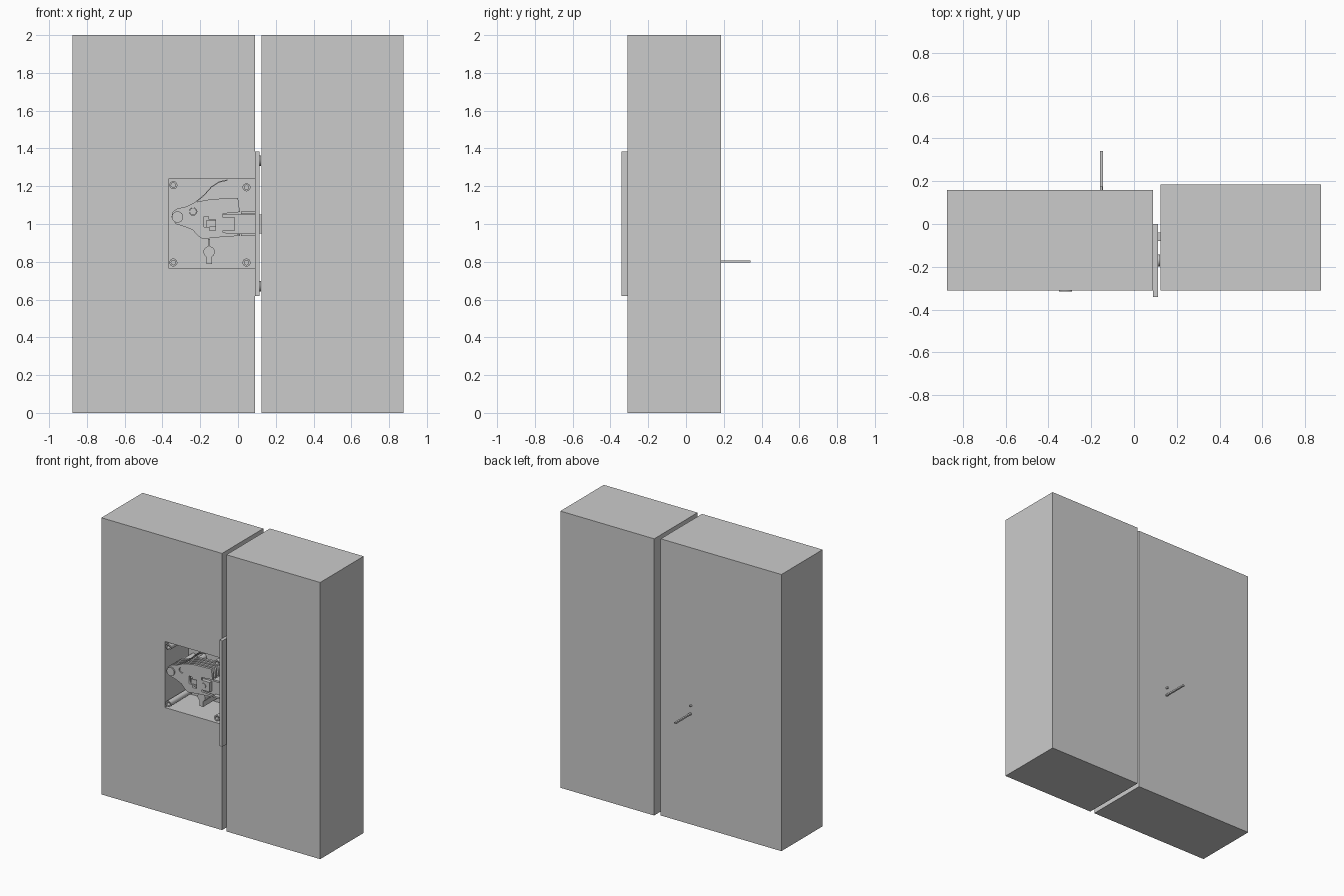
import bpy
import bmesh
import math
from mathutils import Matrix, Vector

cube = bpy.data.objects.get("Cube")
if cube:
    bpy.data.objects.remove(cube, do_unlink=True)

grey = bpy.data.materials.new("plain grey")
grey.use_nodes = True
GREY = (0.6, 0.6, 0.6, 1)
grey.diffuse_color = GREY
grey.node_tree.nodes["Principled BSDF"].inputs["Base Color"].default_value = GREY

FRONT = -0.311          # front face of the door
CASE_BACK = -0.03


def add(name, mesh):
    mesh.materials.clear()
    mesh.materials.append(grey)
    ob = bpy.data.objects.new(name, mesh)
    bpy.context.scene.collection.objects.link(ob)
    return ob


def finish(name, bm):
    mesh = bpy.data.meshes.new(name)
    bm.to_mesh(mesh)
    bm.free()
    return add(name, mesh)


def box_bm(x, y, z):
    bm = bmesh.new()
    size = Matrix.Diagonal((x[1] - x[0], y[1] - y[0], z[1] - z[0], 1))
    mid = Matrix.Translation((sum(x) / 2, sum(y) / 2, sum(z) / 2))
    bmesh.ops.create_cube(bm, size=1, matrix=mid @ size)
    return bm


def box(name, x, y, z):
    return finish(name, box_bm(x, y, z))


def rod(name, start, end, radius, sides=24):
    a, b = Vector(start), Vector(end)
    turn = (b - a).to_track_quat('Z', 'Y').to_matrix().to_4x4()
    bm = bmesh.new()
    bmesh.ops.create_cone(bm, cap_ends=True, segments=sides, radius1=radius, radius2=radius,
                          depth=(b - a).length, matrix=Matrix.Translation((a + b) / 2) @ turn)
    for f in bm.faces:
        f.smooth = len(f.verts) == 4
    for e in bm.edges:
        e.smooth = e.calc_face_angle(0) < 0.6
    return finish(name, bm)


def bake(ob):
    """Replace an object by its evaluated mesh."""
    deps = bpy.context.evaluated_depsgraph_get()
    mesh = bpy.data.meshes.new_from_object(ob.evaluated_get(deps))
    name = ob.name
    bpy.data.objects.remove(ob, do_unlink=True)
    return add(name, mesh)


def circle(x, z, r, sides=20):
    return [(x + r * math.cos(i * math.tau / sides), z + r * math.sin(i * math.tau / sides))
            for i in range(sides)]


def plate(name, loops, y0, y1):
    """Flat plate in the x-z plane; loops after the first are holes."""
    curve = bpy.data.curves.new(name, 'CURVE')
    curve.dimensions = '2D'
    curve.fill_mode = 'BOTH'
    curve.extrude = (y1 - y0) / 2
    for loop in loops:
        s = curve.splines.new('POLY')
        s.points.add(len(loop) - 1)
        for p, (x, z) in zip(s.points, loop):
            p.co = (x, z, 0, 1)
        s.use_cyclic_u = True
    ob = bpy.data.objects.new(name, curve)
    bpy.context.scene.collection.objects.link(ob)
    bpy.context.view_layer.update()
    ob = bake(ob)
    ob.data.transform(Matrix.Translation((0, (y0 + y1) / 2, 0)) @ Matrix.Rotation(math.pi / 2, 4, 'X'))
    return ob


# Door leaf with a pocket for the lock, and the frame block beside it
door = box("door", (-0.875, 0.09), (FRONT, 0.16), (0, 2))
pocket = box("pocket_cutter", (-0.381, 0.2), (-0.5, CASE_BACK), (0.749, 1.256))
pocket.hide_render = True
cut = door.modifiers.new("pocket", 'BOOLEAN')
cut.operation = 'DIFFERENCE'
cut.solver = 'EXACT'
cut.object = pocket
bpy.context.view_layer.update()
door = bake(door)
bpy.data.objects.remove(pocket, do_unlink=True)
box("frame", (0.125, 0.875), (FRONT, 0.185), (0, 2))

# Lock case: thin shell open to the front and to the door edge
bm = box_bm((-0.381, 0.09), (FRONT, CASE_BACK), (0.749, 1.256))
bmesh.ops.delete(bm, geom=[f for f in bm.faces if f.normal.y < -0.5 or f.normal.x > 0.5],
                 context='FACES_ONLY')
case = finish("lock_case", bm)
shell = case.modifiers.new("walls", 'SOLIDIFY')
shell.thickness = 0.015
shell.offset = -1
shell.use_even_offset = True

# Edge plate, its screws and the latch bolt
box("edge_plate", (0.09, 0.113), (-0.342, 0), (0.62, 1.385))
for z in (0.67, 1.335):
    rod("edge_screw", (0.105, -0.171, z), (0.121, -0.171, z), 0.028)
box("latch_bolt", (0.1, 0.125), (-0.08, -0.04), (0.95, 1.05))

# Corner posts with hollow ends
for x, z in ((-0.342, 1.206), (0.045, 1.194), (-0.342, 0.796), (0.045, 0.796)):
    plate("corner_post", [circle(x, z, 0.021), circle(x, z, 0.012)], FRONT + 0.004, CASE_BACK - 0.01)

# Stack of pear-shaped levers on one pivot
outline = [(-0.352, 1.037), (-0.345, 1.065), (-0.32, 1.083), (-0.28, 1.09), (-0.225, 1.116),
           (-0.14, 1.132), (0, 1.138), (0.01, 1.063), (-0.08, 1.055), (-0.08, 0.955),
           (0.01, 0.947), (0.01, 0.937), (-0.087, 0.931), (-0.188, 0.921), (-0.21, 0.935),
           (-0.24, 0.968), (-0.28, 0.985), (-0.33, 1.0)]
gate = [(-0.18, 0.985), (-0.18, 1.04), (-0.155, 1.04), (-0.155, 1.025), (-0.12, 1.025),
        (-0.12, 0.965), (-0.15, 0.965), (-0.15, 0.985)]
for i in range(4):
    y = FRONT + 0.006 + 0.036 * i
    plate("lever", [outline, gate, circle(-0.238, 1.066, 0.02)], y, y + 0.018)
rod("lever_pivot", (-0.32, FRONT - 0.004, 1.037), (-0.32, CASE_BACK - 0.01, 1.037), 0.03)
rod("lever_stop", (-0.238, FRONT + 0.012, 1.066), (-0.238, CASE_BACK - 0.01, 1.066), 0.018)

# Curved leaf springs above the levers
spring = [(-0.235, 1.11), (-0.18, 1.155), (-0.14, 1.2), (-0.1, 1.225), (-0.055, 1.236)]
band = spring + [(x, z - 0.006) for x, z in reversed(spring)]
for i in range(4):
    y = FRONT + 0.008 + 0.036 * i
    plate("lever_spring", [band], y, y + 0.014)

# Bolt body, its guide rails and stump
box("bolt_body", (-0.08, 0.1), (-0.275, -0.06), (0.95, 1.05))
box("bolt_tail", (-0.17, -0.02), (-0.295, -0.06), (0.985, 1.018))
box("bolt_block", (-0.11, -0.015), (-0.302, -0.1), (0.965, 1.035))
rod("bolt_stump", (-0.063, -0.308, 1.0), (-0.063, -0.1, 1.0), 0.018)
for z in (0.943, 1.06):
    box("bolt_rail", (0.015, 0.09), (-0.305, -0.06), (z - 0.006, z + 0.006))

# Key bit below the levers and the key shank behind the door
box("key_stem", (-0.159, -0.147), (-0.2, -0.15), (0.86, 0.92))
rod("key_barrel", (-0.153, -0.2, 0.852), (-0.153, CASE_BACK - 0.01, 0.852), 0.03)
box("key_bit", (-0.166, -0.138), (-0.2, CASE_BACK - 0.01), (0.787, 0.85))
rod("key_pin", (-0.153, 0.15, 0.86), (-0.153, 0.175, 0.86), 0.007, 12)
box("key_shank", (-0.158, -0.145), (0.15, 0.342), (0.796, 0.807))
